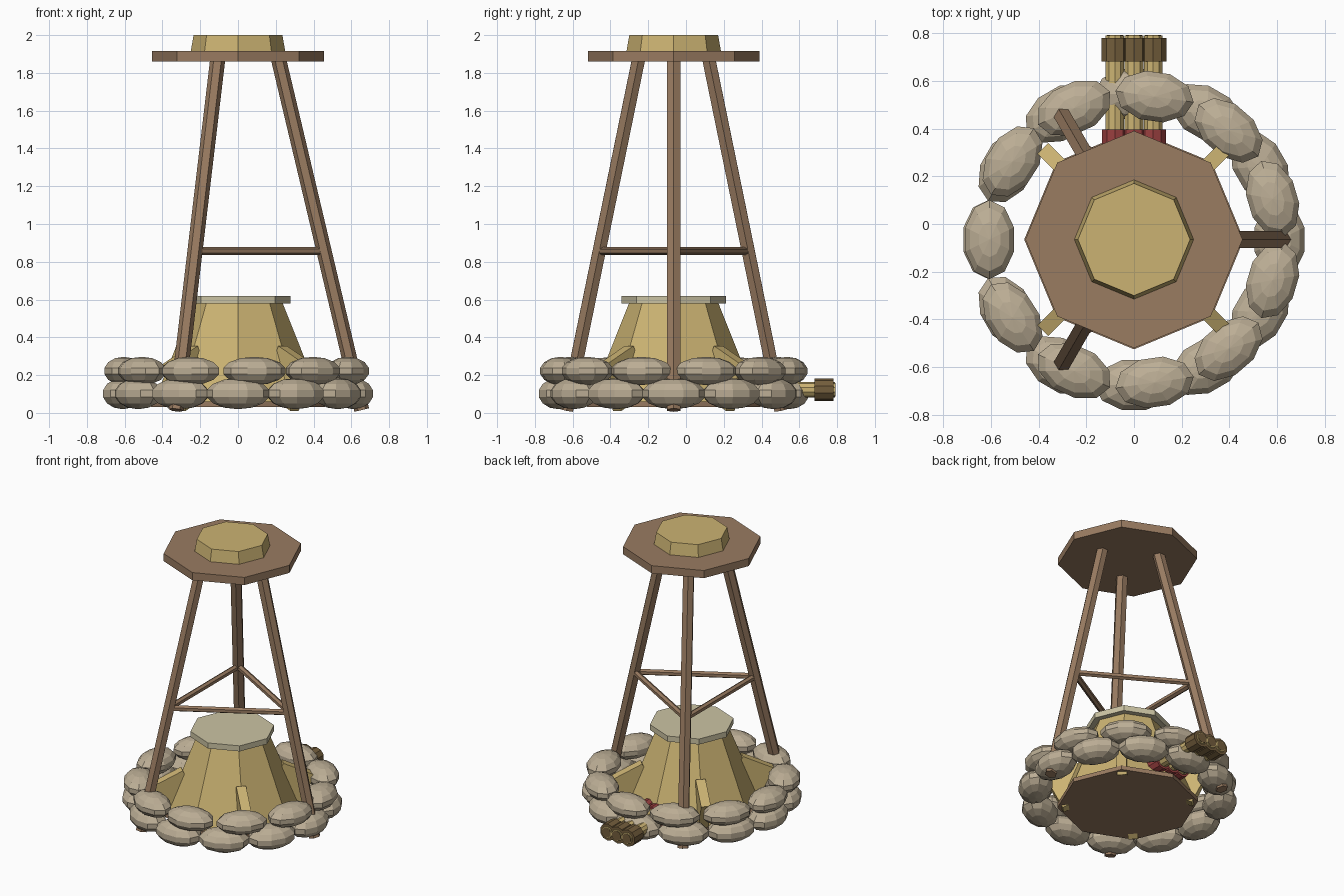
import bpy, bmesh
from math import radians, cos, sin, pi
from mathutils import Vector, Matrix

if "Cube" in bpy.data.objects:
    bpy.data.objects.remove(bpy.data.objects["Cube"])

CY = -0.065  # centre of the tower in y


def material(name, rgb):
    m = bpy.data.materials.new(name)
    m.diffuse_color = (*rgb, 1)
    m.use_nodes = True
    m.node_tree.nodes["Principled BSDF"].inputs["Base Color"].default_value = m.diffuse_color
    return m


TAN = material("tan", (0.60, 0.45, 0.17))
WOOD = material("wood", (0.32, 0.20, 0.12))
SACK = material("sackcloth", (0.50, 0.42, 0.30))
DARK = material("dark_brown", (0.17, 0.11, 0.045))
RED = material("red", (0.32, 0.05, 0.05))
PALE = material("pale_stone", (0.60, 0.55, 0.37))


def finish(name, bm, matrix, mat):
    bmesh.ops.transform(bm, matrix=matrix, verts=bm.verts)
    bmesh.ops.recalc_face_normals(bm, faces=bm.faces)
    me = bpy.data.meshes.new(name)
    bm.to_mesh(me)
    bm.free()
    me.materials.append(mat)
    ob = bpy.data.objects.new(name, me)
    bpy.context.collection.objects.link(ob)
    return ob


def prism(name, p1, p2, r1, r2, sides, mat, ref=(0, 1, 0)):
    """Tapered prism from p1 to p2 with one corner facing ref."""
    p1, p2 = Vector(p1), Vector(p2)
    z = (p2 - p1).normalized()
    x = Vector(ref).cross(z).normalized()
    y = z.cross(x)
    m = Matrix((x, y, z)).transposed().to_4x4()
    m.translation = (p1 + p2) / 2
    bm = bmesh.new()
    bmesh.ops.create_cone(bm, cap_ends=True, segments=sides, radius1=r1,
                          radius2=r2, depth=(p2 - p1).length)
    return finish(name, bm, m, mat)


def polar(r, deg, z):
    a = radians(deg)
    return Vector((r * cos(a), CY + r * sin(a), z))


def upright(name, z1, z2, r1, r2, mat):
    prism(name, (0, CY, z1), (0, CY, z2), r1, r2, 8, mat)


# Central housing and roof
upright("base_plate", 0.03, 0.06, 0.46, 0.46, WOOD)
upright("housing", 0.045, 0.585, 0.45, 0.235, TAN)
upright("housing_lid", 0.58, 0.62, 0.277, 0.277, PALE)
upright("roof_disc", 1.86, 1.915, 0.455, 0.455, WOOD)
upright("roof_cap", 1.915, 2.0, 0.25, 0.235, TAN)

# Tilted buttress blocks on the diagonals
for i in range(4):
    deg = 45 + 90 * i
    bm = bmesh.new()
    bmesh.ops.create_cube(bm, size=1)
    m = (Matrix.Translation(polar(0.378, deg, 0.183))
         @ Matrix.Rotation(radians(deg), 4, 'Z')
         @ Matrix.Rotation(radians(26), 4, 'Y')
         @ Matrix.Diagonal((0.23, 0.065, 0.27, 1)))
    finish(f"buttress_{i + 1}", bm, m, TAN)

# Tripod legs and cross braces
for i in range(3):
    deg = 120 * i
    out = (cos(radians(deg)), sin(radians(deg)), 0)
    prism(f"leg_{i + 1}", polar(0.655, deg, 0.015), polar(0.213, deg, 1.88),
          0.04, 0.04, 6, WOOD, out)
    prism(f"brace_{i + 1}", polar(0.457, deg, 0.856),
          polar(0.457, deg + 120, 0.856), 0.021, 0.021, 6, WOOD, (0, 0, 1))


# Sandbag rings
def bag_ring(name, count, start, radius, z, size):
    for i in range(count):
        deg = start + 360 * i / count
        bm = bmesh.new()
        bmesh.ops.create_uvsphere(bm, u_segments=10, v_segments=7, radius=0.5)
        m = (Matrix.Translation(polar(radius, deg, z))
             @ Matrix.Rotation(radians(deg), 4, 'Z')
             @ Matrix.Diagonal((*size, 1)))
        finish(f"{name}_{i + 1}", bm, m, SACK)


bag_ring("lower_sandbag", 12, 0, 0.61, 0.102, (0.225, 0.34, 0.165))
bag_ring("upper_sandbag", 11, 180, 0.605, 0.222, (0.22, 0.34, 0.15))

# Three pipes leaving at the back, with collars and end sleeves
for i, x in enumerate((-0.08, 0, 0.08)):
    for part, y1, y2, r, mat in (("pipe", 0.29, 0.79, 0.041, TAN),
                                 ("pipe_collar", 0.29, 0.395, 0.056, RED),
                                 ("pipe_sleeve", 0.68, 0.78, 0.06, DARK)):
        prism(f"{part}_{i + 1}", (x, y1, 0.123), (x, y2, 0.123),
              r, r, 10, mat, (0, 0, 1))
    prism(f"pipe_plug_{i + 1}", (x, 0.77, 0.123), (x, 0.792, 0.123),
          0.035, 0.035, 10, DARK, (0, 0, 1))
